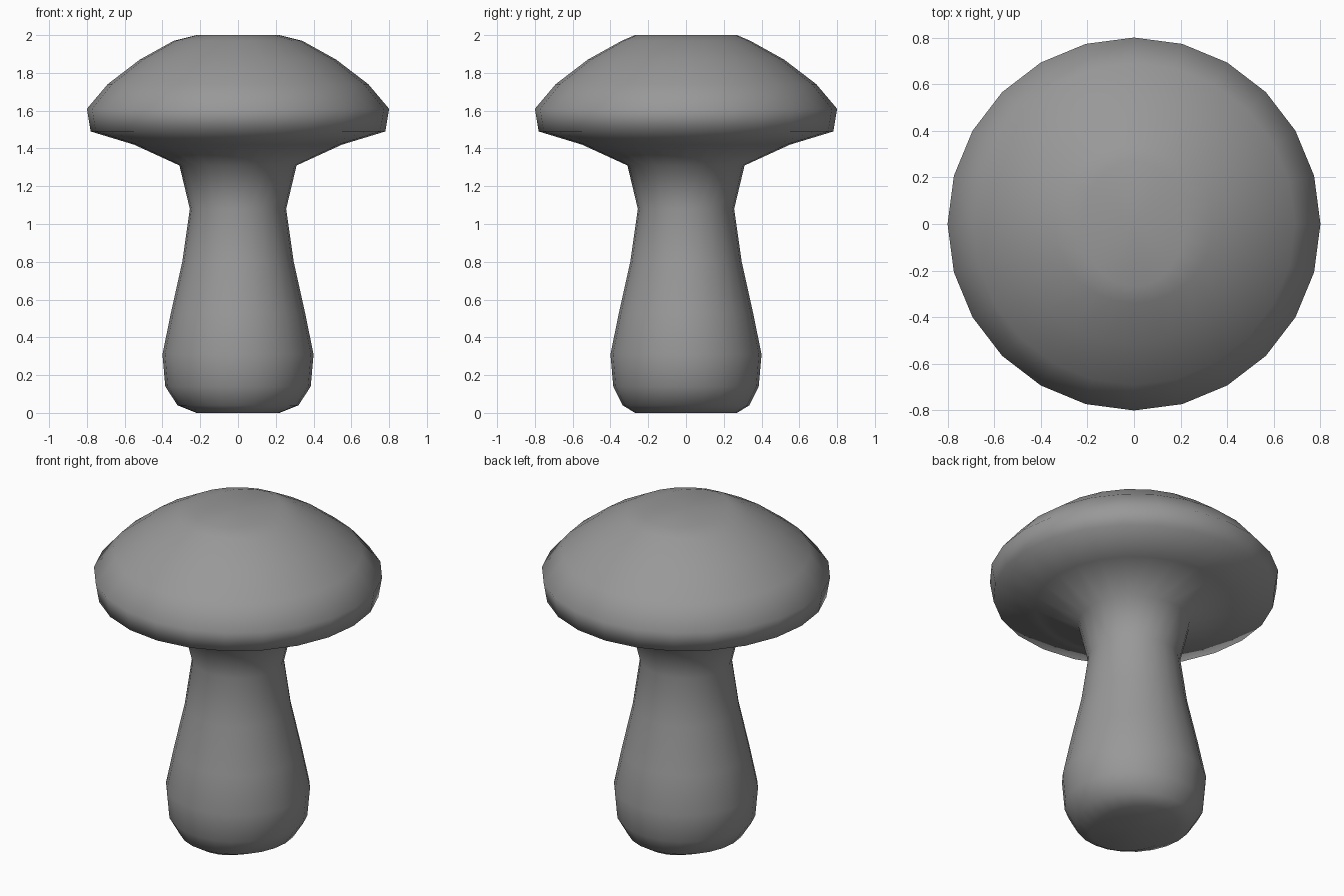
import bpy, bmesh
from math import sin, cos, tau

if "Cube" in bpy.data.objects:
    bpy.data.objects.remove(bpy.data.objects["Cube"])

SIDES = 24

# Mushroom outline from base to crown: (x radius, y radius, z)
profile = [
    (0.22, 0.27, 0.0), (0.32, 0.335, 0.04), (0.385, 0.385, 0.14),
    (0.40, 0.40, 0.31), (0.355, 0.355, 0.53), (0.295, 0.295, 0.80),
    (0.255, 0.255, 1.08), (0.31, 0.31, 1.31), (0.55, 0.55, 1.42),
    (0.78, 0.78, 1.49), (0.80, 0.80, 1.61), (0.69, 0.69, 1.74),
    (0.52, 0.52, 1.87), (0.34, 0.34, 1.97), (0.22, 0.27, 2.0),
]

bm = bmesh.new()
rings = []
for rx, ry, z in profile:
    rings.append([bm.verts.new((rx * cos(tau * i / SIDES), ry * sin(tau * i / SIDES), z))
                  for i in range(SIDES)])

# Stem and cap walls
for low, high in zip(rings, rings[1:]):
    for i in range(SIDES):
        j = (i + 1) % SIDES
        bm.faces.new((low[i], low[j], high[j], high[i]))

# Flat base and crown, fanned from a centre point
for ring, z in ((rings[0], 0.0), (rings[-1], 2.0)):
    centre = bm.verts.new((0, 0, z))
    for i in range(SIDES):
        bm.faces.new((ring[i], ring[(i + 1) % SIDES], centre))

bmesh.ops.recalc_face_normals(bm, faces=bm.faces[:])
for face in bm.faces:
    face.smooth = True

mesh = bpy.data.meshes.new("mushroom")
bm.to_mesh(mesh)
bm.free()

# Dark grey surface
grey = bpy.data.materials.new("dark_grey")
grey.diffuse_color = (0.316, 0.316, 0.316, 1)
grey.use_nodes = True
grey.node_tree.nodes["Principled BSDF"].inputs["Base Color"].default_value = grey.diffuse_color
mesh.materials.append(grey)

bpy.context.collection.objects.link(bpy.data.objects.new("mushroom", mesh))
